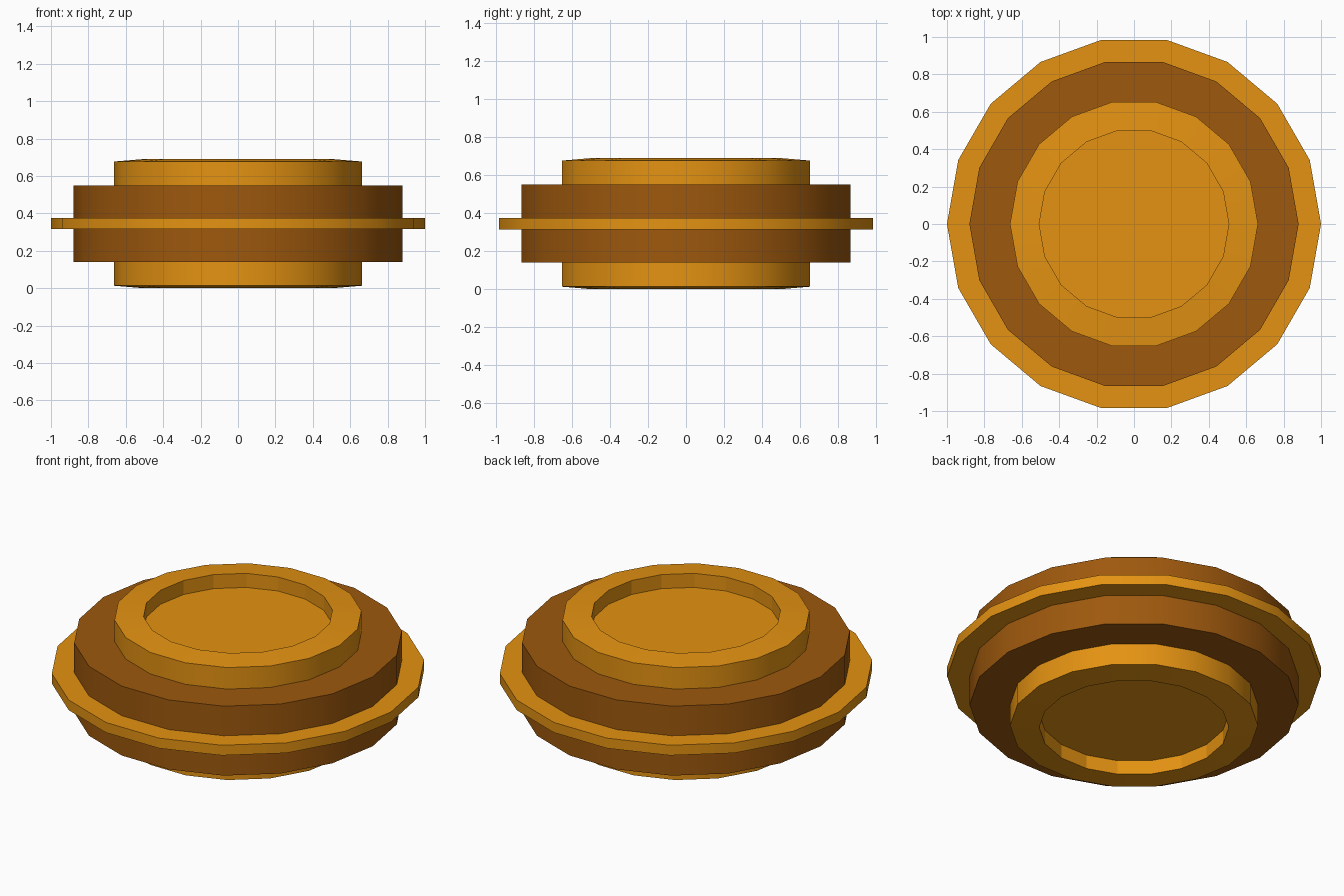
import bpy, bmesh, math

if "Cube" in bpy.data.objects:
    bpy.data.objects.remove(bpy.data.objects["Cube"])

SIDES = 18
MID = 0.345  # height of the symmetry plane


def material(name, rgb):
    m = bpy.data.materials.new(name)
    m.diffuse_color = (*rgb, 1.0)
    m.use_nodes = True
    m.node_tree.nodes["Principled BSDF"].inputs["Base Color"].default_value = m.diffuse_color
    return m


def lathe(name, profile, mat, flat_radius=0.0):
    """Spin a bottom-to-top (radius, z offset) profile and cap both ends."""
    bm = bmesh.new()
    rings = []
    for r, z in profile:
        rings.append([bm.verts.new((r * math.cos(2 * math.pi * i / SIDES),
                                    r * math.sin(2 * math.pi * i / SIDES),
                                    MID + z)) for i in range(SIDES)])
    for a, b in zip(rings, rings[1:]):
        for i in range(SIDES):
            j = (i + 1) % SIDES
            bm.faces.new((a[i], a[j], b[j], b[i]))
    bm.faces.new(rings[0][::-1])
    bm.faces.new(rings[-1])
    mesh = bpy.data.meshes.new(name)
    bmesh.ops.recalc_face_normals(bm, faces=bm.faces)
    bm.to_mesh(mesh)
    bm.free()
    mesh.materials.append(mat)
    obj = bpy.data.objects.new(name, mesh)
    bpy.context.collection.objects.link(obj)
    bpy.ops.object.select_all(action='DESELECT')
    obj.select_set(True)
    bpy.context.view_layer.objects.active = obj
    bpy.ops.object.shade_smooth_by_angle(angle=math.radians(30))
    # Keep the recess walls faceted
    for p in mesh.polygons:
        if all(mesh.vertices[v].co.xy.length < flat_radius for v in p.vertices):
            p.use_smooth = False
    return obj


gold = material("gold", (0.78, 0.29, 0.006))
bronze = material("bronze", (0.34, 0.098, 0.004))

# Central hub with a shallow dished recess on both ends
upper = [(0.663, 0.332), (0.507, 0.345), (0.507, 0.262)]
lower = [(r, -z) for r, z in reversed(upper)]
lathe("hub", lower + upper, gold, flat_radius=0.55)

# Broad dark body around the hub
lathe("body", [(0.88, -0.205), (0.88, 0.205)], bronze)

# Thin outer flange at mid height
lathe("flange", [(1.0, -0.03), (1.0, 0.03)], gold)
